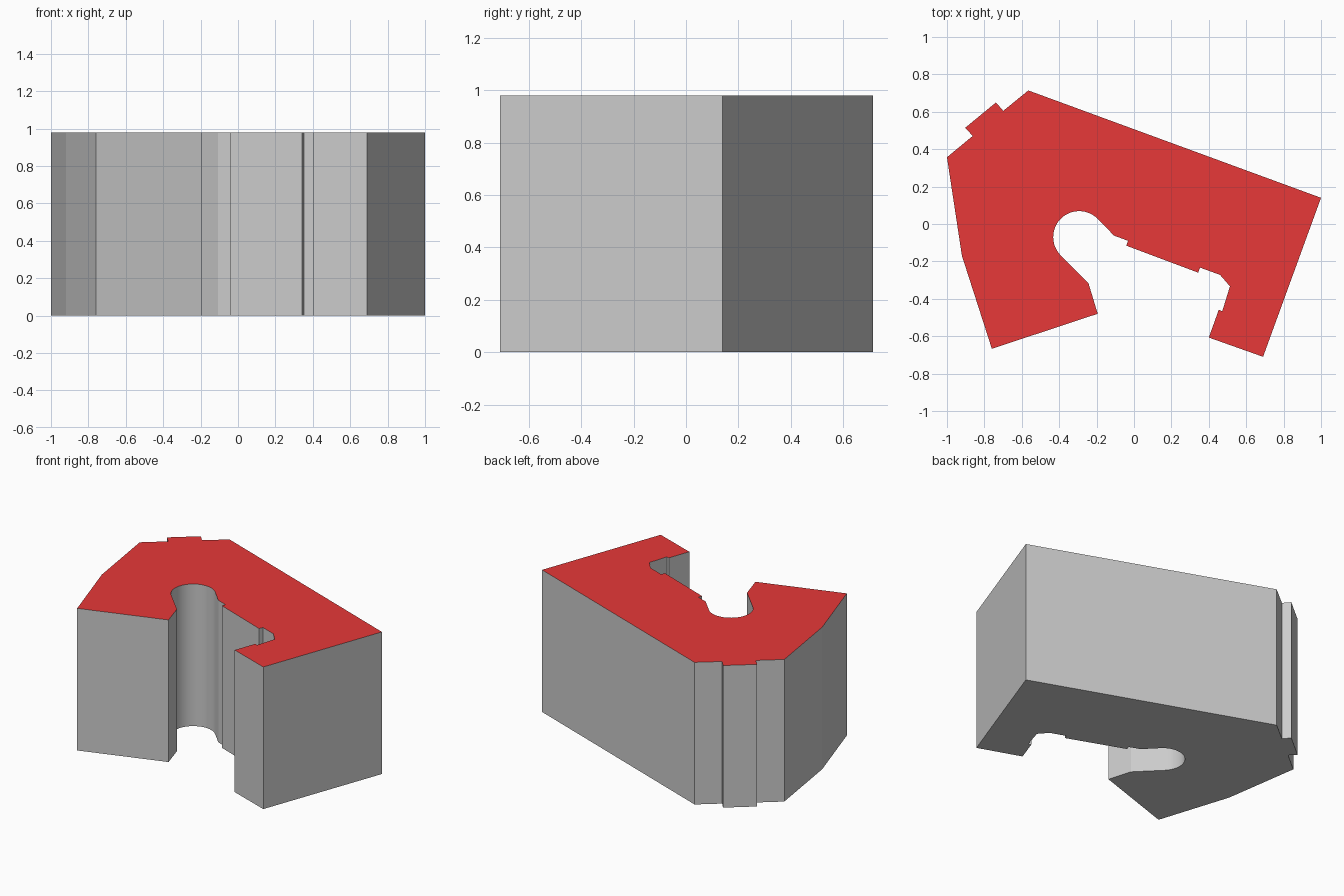
import bpy, bmesh
from math import cos, sin, radians

if "Cube" in bpy.data.objects:
    bpy.data.objects.remove(bpy.data.objects["Cube"])

HEIGHT = 0.98

# Rounded end of the slot, tangent to two 45 degree flanks
CX, CY, R, STEPS = -0.293, -0.07, 0.139, 24
slot_arc = [(CX + R * cos(radians(45 + 180 * i / STEPS)),
             CY + R * sin(radians(45 + 180 * i / STEPS))) for i in range(STEPS + 1)]

# Outline: outer back and right side, stepped inner recess, slot, left side, raised pad
outline = [
    (-0.565, 0.714), (1.0, 0.14), (0.69, -0.71), (0.40, -0.607),
    (0.453, -0.459), (0.472, -0.466), (0.513, -0.333), (0.46, -0.272),
    (0.353, -0.233), (0.343, -0.26), (-0.041, -0.116), (-0.032, -0.09),
    (-0.107, -0.062), *slot_arc, (-0.243, -0.318), (-0.194, -0.48),
    (-0.76, -0.667), (-0.92, -0.17), (-1.0, 0.357), (-0.862, 0.471),
    (-0.903, 0.514), (-0.738, 0.65), (-0.699, 0.605),
]

# Materials: grey sides and red cap
grey = bpy.data.materials.new("plain_grey")
grey.diffuse_color = (0.8, 0.8, 0.8, 1)
grey.use_nodes = True
grey.node_tree.nodes["Principled BSDF"].inputs["Base Color"].default_value = grey.diffuse_color
red = bpy.data.materials.new("red_cap")
red.diffuse_color = (0.8, 0.04, 0.04, 1)
red.use_nodes = True
red.node_tree.nodes["Principled BSDF"].inputs["Base Color"].default_value = red.diffuse_color

# Extrude the outline into the block
bm = bmesh.new()
base = bm.faces.new([bm.verts.new((x, y, 0)) for x, y in outline])
ext = bmesh.ops.extrude_face_region(bm, geom=[base], use_keep_orig=True)
top_verts = [v for v in ext["geom"] if isinstance(v, bmesh.types.BMVert)]
bmesh.ops.translate(bm, verts=top_verts, vec=(0, 0, HEIGHT))
bmesh.ops.recalc_face_normals(bm, faces=bm.faces)
for f in bm.faces:
    f.material_index = 1 if f.normal.z > 0.9 else 0

mesh = bpy.data.meshes.new("slotted_block")
bm.to_mesh(mesh)
bm.free()
mesh.materials.append(grey)
mesh.materials.append(red)
block = bpy.data.objects.new("slotted_block", mesh)
bpy.context.collection.objects.link(block)

# Smooth the slot wall only, keep all corners crisp
bpy.context.view_layer.objects.active = block
block.select_set(True)
bpy.ops.object.shade_smooth_by_angle(angle=radians(9))
